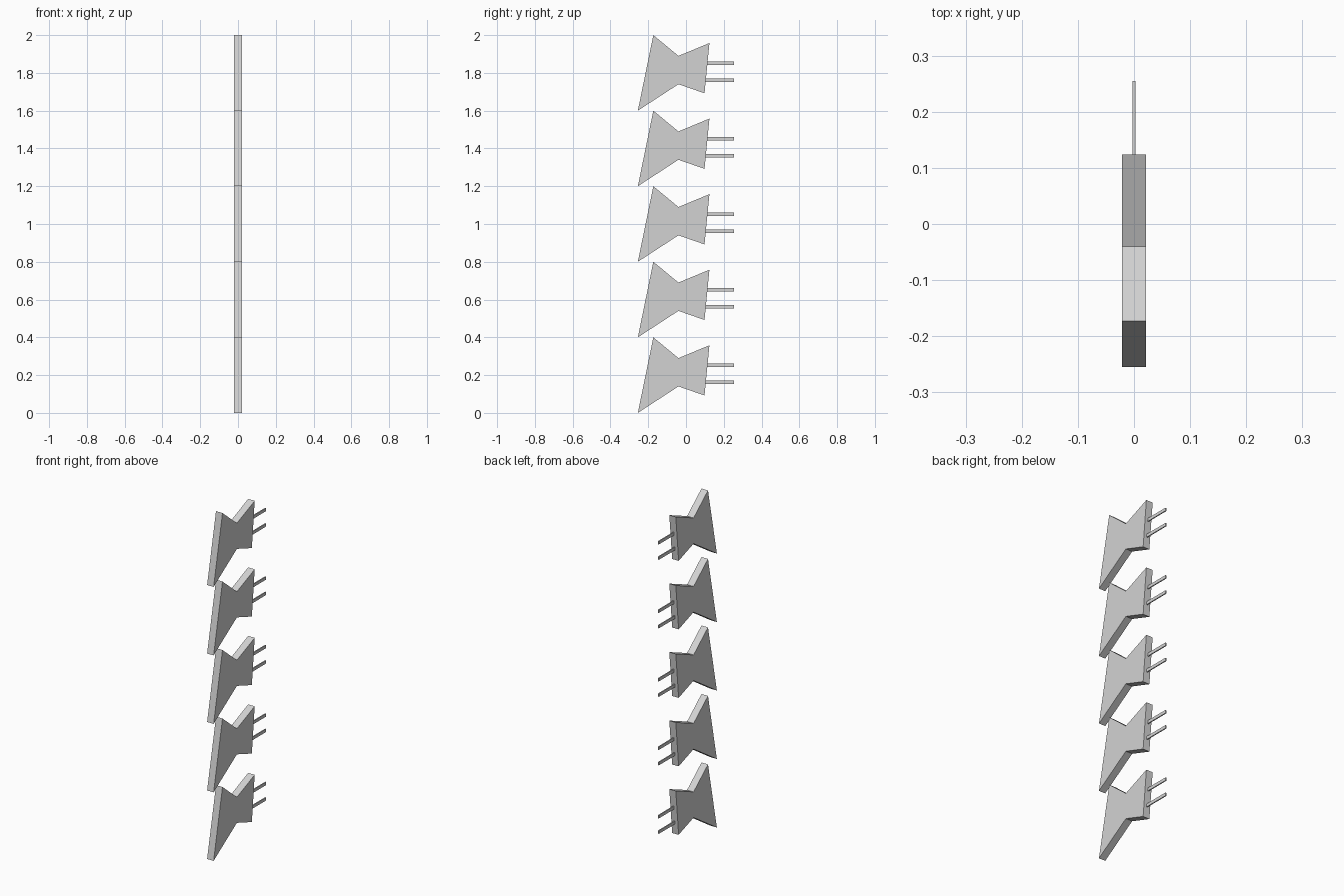
import bpy, bmesh

cube = bpy.data.objects.get("Cube")
if cube:
    bpy.data.objects.remove(cube, do_unlink=True)

# Single flat grey
grey = bpy.data.materials.new("light_grey")
grey.use_nodes = True
colour = (0.65, 0.65, 0.65, 1)
grey.diffuse_color = colour
grey.node_tree.nodes["Principled BSDF"].inputs["Base Color"].default_value = colour

PITCH = 0.4
PLATE_WIDTH = 0.042
PIN_WIDTH = 0.006
# Bow-tie outline as (y, z), measured from the foot of each plate
OUTLINE = [(-0.255, 0), (-0.04, 0.14), (0.098, 0.092),
           (0.124, 0.358), (-0.04, 0.29), (-0.173, 0.4)]


def extruded(name, outline, width, base):
    """Extrude a (y, z) outline along x, centred on x = 0."""
    bm = bmesh.new()
    face = bm.faces.new([bm.verts.new((-width / 2, y, z + base)) for y, z in outline])
    side = bmesh.ops.extrude_face_region(bm, geom=[face])
    moved = [v for v in side["geom"] if isinstance(v, bmesh.types.BMVert)]
    bmesh.ops.translate(bm, verts=moved, vec=(width, 0, 0))
    bmesh.ops.recalc_face_normals(bm, faces=bm.faces)
    mesh = bpy.data.meshes.new(name)
    bm.to_mesh(mesh)
    bm.free()
    mesh.materials.append(grey)
    obj = bpy.data.objects.new(name, mesh)
    bpy.context.collection.objects.link(obj)


def bar(y0, y1, z, height):
    low, high = z - height / 2, z + height / 2
    return [(y0, low), (y1, low), (y1, high), (y0, high)]


# Stack of plates, each with two flat pins at the back
for i in range(5):
    base = i * PITCH
    extruded(f"plate_{i + 1}", OUTLINE, PLATE_WIDTH, base)
    extruded(f"lower_pin_{i + 1}", bar(0.095, 0.255, 0.162, 0.018), PIN_WIDTH, base)
    extruded(f"upper_pin_{i + 1}", bar(0.105, 0.255, 0.252, 0.018), PIN_WIDTH, base)
